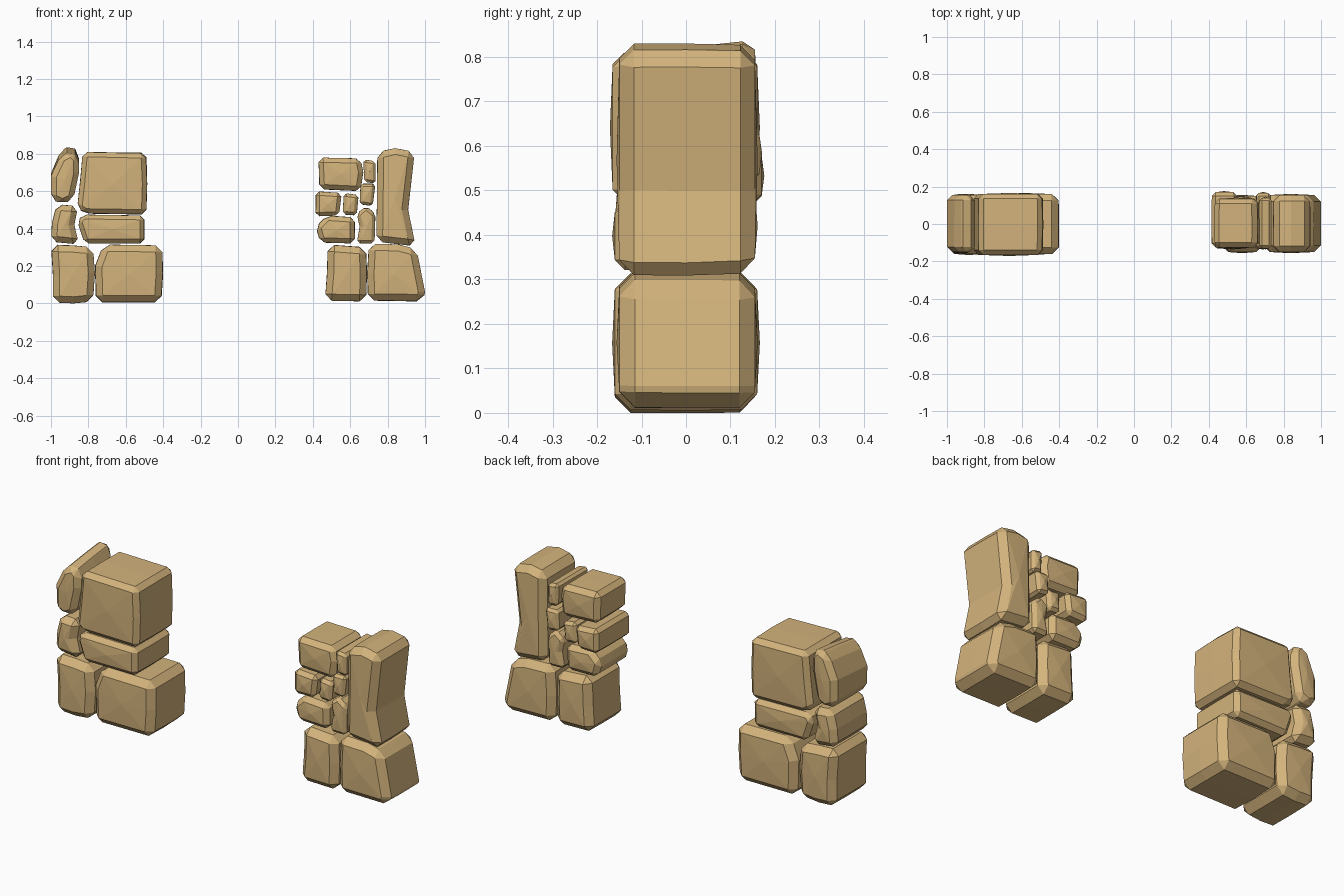
import bpy, bmesh, math, random
from mathutils import Vector

if "Cube" in bpy.data.objects:
    bpy.data.objects.remove(bpy.data.objects["Cube"])

random.seed(4)
sand = bpy.data.materials.new("sandstone")
sand.diffuse_color = (0.65, 0.45, 0.2, 1)
sand.use_nodes = True
sand.node_tree.nodes["Principled BSDF"].inputs["Base Color"].default_value = sand.diffuse_color


def stone(name, outline, y0, y1, chamfer, tilt=0.0, bulge=0.006):
    """Chamfered stone: front outline swept through three rings in y."""
    bm = bmesh.new()
    zs = [p[1] for p in outline]
    cx = sum(p[0] for p in outline) / len(outline)
    cz, zlo, zhi = sum(zs) / len(zs), min(zs), max(zs)
    rings = []
    for t in (0, 0.5, 1):
        ring = []
        for x, z in outline:
            grow = 1 if t == 0.5 else 1 - 0.02 * random.random()
            lift = tilt * (t - 1) * (z - zlo) / (zhi - zlo)
            ring.append(bm.verts.new((cx + (x - cx) * grow,
                                      y0 + (y1 - y0) * t,
                                      cz + (z - cz) * grow + lift)))
        rings.append(ring)
    n = len(outline)
    for a, b in zip(rings, rings[1:]):
        for i in range(n):
            j = (i + 1) % n
            bm.faces.new((a[i], a[j], b[j], b[i]))
    caps = [bm.faces.new(rings[0]), bm.faces.new(rings[-1])]
    bmesh.ops.recalc_face_normals(bm, faces=bm.faces)
    sharp = [e for e in bm.edges if e.calc_face_angle(0) > math.radians(33)]
    bmesh.ops.bevel(bm, geom=sharp, offset=chamfer, offset_type='OFFSET',
                    segments=1, profile=0.5, affect='EDGES', clamp_overlap=True)
    # slightly domed front and back
    big = [f for f in bm.faces if abs(f.normal.y) > 0.95]
    for v in bmesh.ops.poke(bm, faces=big)["verts"]:
        v.co.y += math.copysign(bulge, v.co.y)
    bmesh.ops.recalc_face_normals(bm, faces=bm.faces)
    me = bpy.data.meshes.new(name)
    bm.to_mesh(me)
    bm.free()
    me.materials.append(sand)
    ob = bpy.data.objects.new(name, me)
    bpy.context.collection.objects.link(ob)
    return ob


# left pillar
stone("left_base_outer", [(-.99, .005), (-.88, 0), (-.775, .01), (-.765, .16), (-.775, .30),
                          (-.88, .31), (-1, .315), (-.99, .15)], -.16, .155, .035)
stone("left_base_inner", [(-.76, .005), (-.41, .005), (-.40, .16), (-.405, .31),
                          (-.72, .315), (-.765, .2)], -.16, .16, .035)
stone("left_middle_outer", [(-1, .33), (-.85, .315), (-.875, .42), (-.855, .52),
                            (-.97, .53), (-.995, .43)], -.155, .155, .03)
stone("left_middle_inner", [(-.82, .32), (-.50, .32), (-.50, .47), (-.83, .475),
                            (-.86, .44)], -.16, .15, .03)
stone("left_top_inner", [(-.86, .51), (-.82, .48), (-.49, .475), (-.485, .64), (-.49, .805),
                         (-.83, .81), (-.845, .65)], -.165, .16, .035)
stone("left_top_outer", [(-1, .56), (-.94, .53), (-.88, .56), (-.85, .72), (-.85, .81),
                         (-.89, .855), (-.95, .82), (-1, .70)], -.15, .155, .028, tilt=.04)

# right pillar
stone("right_base_inner", [(.465, .015), (.685, .01), (.69, .16), (.685, .30), (.48, .315),
                           (.475, .16)], -.15, .15, .035)
stone("right_base_outer", [(.695, .015), (.99, .01), (1, .06), (.955, .29), (.86, .315),
                           (.70, .32), (.69, .16)], -.15, .155, .035)
stone("right_tall", [(.74, .33), (.95, .305), (.91, .5), (.945, .81), (.84, .83),
                     (.745, .81)], -.15, .155, .033)
stone("right_top_block", [(.435, .61), (.655, .60), (.67, .70), (.655, .775), (.43, .78)],
      -.125, .135, .025)
stone("right_chip_top", [(.675, .65), (.735, .64), (.735, .76), (.67, .77)], -.13, .14, .014)
stone("right_chip_upper", [(.65, .53), (.72, .52), (.735, .64), (.655, .64)], -.13, .165, .014)
stone("right_middle_block", [(.415, .465), (.54, .47), (.555, .59), (.415, .60)],
      -.125, .17, .02)
stone("right_chip_middle", [(.56, .475), (.635, .47), (.645, .58), (.565, .59)],
      -.12, .14, .016)
stone("right_lower_block", [(.44, .325), (.625, .32), (.625, .46), (.475, .47), (.415, .41)],
      -.13, .145, .025)
stone("right_chip_lower", [(.635, .32), (.73, .32), (.735, .48), (.685, .52), (.635, .48),
                           (.65, .41)], -.13, .145, .017)
